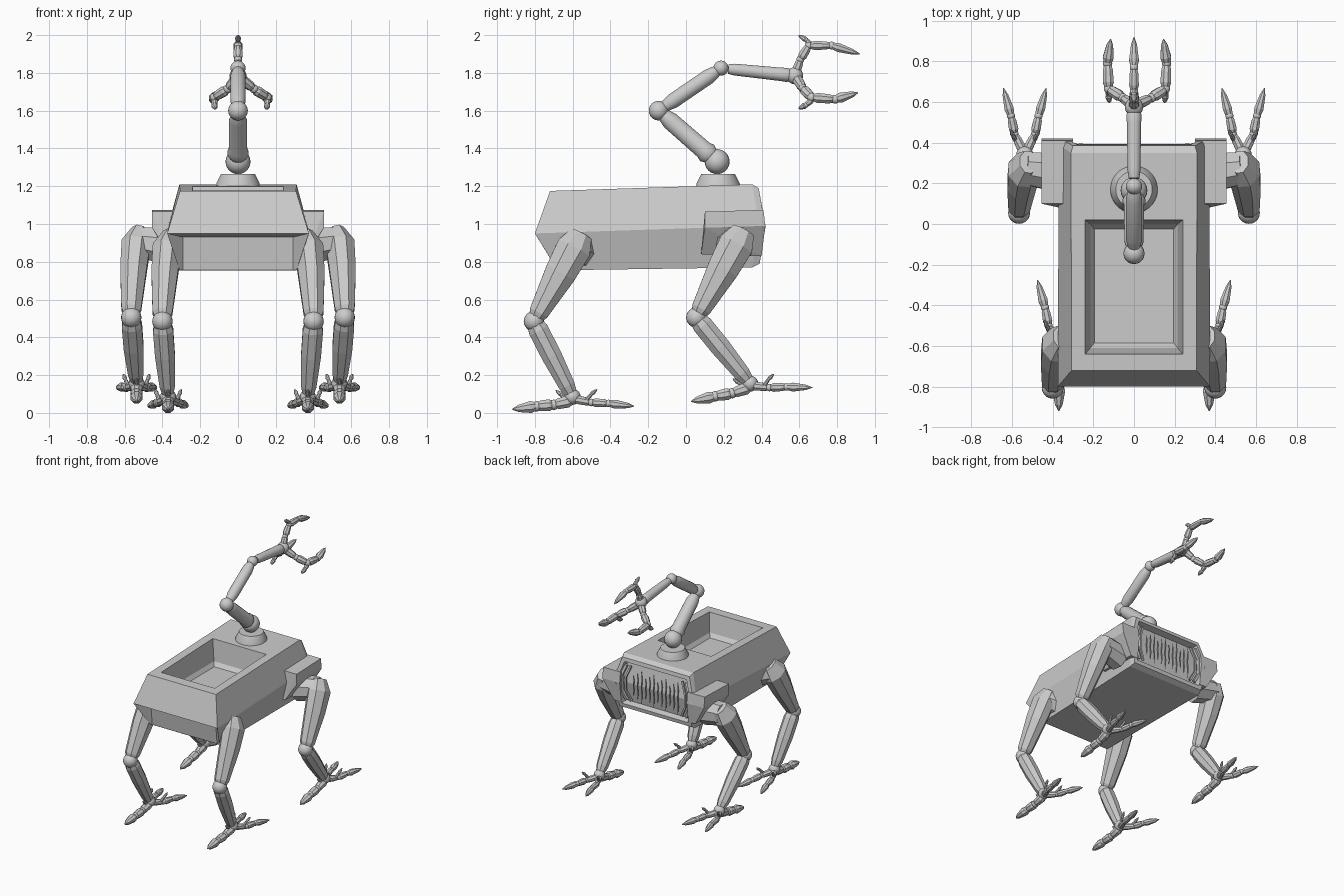
import bpy, bmesh, math
from mathutils import Vector, Matrix

if "Cube" in bpy.data.objects:
    bpy.data.objects.remove(bpy.data.objects["Cube"])

GREY = (0.6, 0.6, 0.6, 1)
metal = bpy.data.materials.new("plain grey metal")
metal.use_nodes = True
metal.diffuse_color = GREY
bsdf = next(n for n in metal.node_tree.nodes if n.type == 'BSDF_PRINCIPLED')
bsdf.inputs["Base Color"].default_value = GREY


def finish(name, bm):
    bmesh.ops.recalc_face_normals(bm, faces=bm.faces[:])
    mesh = bpy.data.meshes.new(name)
    bm.to_mesh(mesh)
    bm.free()
    mesh.materials.append(metal)
    obj = bpy.data.objects.new(name, mesh)
    bpy.context.scene.collection.objects.link(obj)
    return obj


def tube(bm, points, radii, sides=8, smooth=False):
    """Capped loft along points; a radius may be a (sideways, depth) pair."""
    points = [Vector(p) for p in points]
    axis = (points[-1] - points[0]).normalized()
    ref = Vector((0, 1, 0)) if abs(axis.x) > 0.8 else Vector((1, 0, 0))
    rings = []
    for i, (p, r) in enumerate(zip(points, radii)):
        a, b = r if isinstance(r, tuple) else (r, r)
        d = (points[min(i + 1, len(points) - 1)] - points[max(i - 1, 0)]).normalized()
        u = (ref - d * ref.dot(d)).normalized()
        w = d.cross(u)
        ring = []
        for k in range(sides):
            t = math.tau * (k + 0.5) / sides
            ring.append(bm.verts.new(p + u * a * math.cos(t) + w * b * math.sin(t)))
        rings.append(ring)
    for lo, hi in zip(rings, rings[1:]):
        for k in range(sides):
            j = (k + 1) % sides
            bm.faces.new((lo[k], lo[j], hi[j], hi[k])).smooth = smooth
    bm.faces.new(rings[0])
    bm.faces.new(rings[-1])


def ball(bm, centre, r):
    made = bmesh.ops.create_uvsphere(bm, u_segments=20, v_segments=12, radius=r,
                                     matrix=Matrix.Translation(centre))
    for v in made["verts"]:
        for f in v.link_faces:
            f.smooth = True


def claw(bm, points, r):
    """Jointed digit: spindle bones, small knuckles and a pointed tip."""
    points = [Vector(p) for p in points]
    last = len(points) - 2
    for i, (a, b) in enumerate(zip(points, points[1:])):
        stations = [a, a.lerp(b, 0.25), a.lerp(b, 0.75), b]
        ends = (0.7, 1, 0.6, 0.08) if i == last else (0.6, 1, 0.9, 0.6)
        tube(bm, stations, [r * e for e in ends])
        if i:
            ball(bm, a, r * 0.8)


def hull(name, points):
    bm = bmesh.new()
    for p in points:
        bm.verts.new(p)
    bmesh.ops.convex_hull(bm, input=bm.verts[:])
    bmesh.ops.dissolve_limit(bm, angle_limit=0.02, verts=bm.verts[:], edges=bm.edges[:])
    return finish(name, bm)


# Body: six-sided loft with a bent nose and tail
def body_ring(bm, bottom, middle, top):
    half = [bottom, middle, top]
    co = [(-x, y, z) for x, y, z in half] + [(x, y, z) for x, y, z in reversed(half)]
    return [bm.verts.new(c) for c in co]


bm = bmesh.new()
rings = [
    body_ring(bm, (0.31, -0.68, 0.755), (0.375, -0.80, 0.95), (0.307, -0.72, 1.175)),
    body_ring(bm, (0.33, 0.35, 0.77), (0.37, 0.39, 0.99), (0.31, 0.35, 1.21)),
    body_ring(bm, (0.32, 0.39, 0.79), (0.365, 0.42, 0.99), (0.30, 0.385, 1.19)),
]
deck = None
for n, (lo, hi) in enumerate(zip(rings, rings[1:])):
    for k in range(6):
        j = (k + 1) % 6
        f = bm.faces.new((lo[k], lo[j], hi[j], hi[k]))
        if n == 0 and k == 2:
            deck = f
caps = []
for ring in (rings[0], rings[-1]):
    caps += [bm.faces.new([ring[i] for i in (0, 1, 4, 5)]),
             bm.faces.new([ring[i] for i in (1, 2, 3, 4)])]
bmesh.ops.recalc_face_normals(bm, faces=bm.faces[:])

# Upright wall set in under the tail, between the rear hips
bmesh.ops.inset_individual(bm, faces=[caps[0]], thickness=0.02)
tail_z = caps[0].calc_center_median().z
for v in caps[0].verts:
    y, z = (-0.70, 0.93) if v.co.z > tail_z else (-0.682, 0.757)
    v.co = (math.copysign(0.29, v.co.x), y, z)

# Recessed nose opening and sunken cargo bed
bmesh.ops.inset_region(bm, faces=caps[2:], thickness=0.03, use_even_offset=True)
bmesh.ops.inset_region(bm, faces=caps[2:], thickness=0.004, depth=-0.05)
for wide, back, front, z in ((0.24, -0.64, 0.02, None), (0.215, -0.61, 0.0, 1.03),
                             (0.195, -0.585, -0.025, 1.0)):
    bmesh.ops.inset_individual(bm, faces=[deck], thickness=0.01)
    mid_y = deck.calc_center_median().y
    for v in deck.verts:
        y = front if v.co.y > mid_y else back
        height = 1.175 + (y + 0.72) * 0.0327 if z is None else z
        v.co = (math.copysign(wide, v.co.x), y, height)
finish("body", bm)

# Grille: slightly crooked upright wires between bent brackets
bm = bmesh.new()
for i in range(12):
    x = (i - 5.5) * 0.036
    reach = 0.13 - 0.025 * (i % 3)
    pts = [(x + 0.003 * (-1) ** k, 0.385, 0.985 + reach * (k / 2 - 1)) for k in range(5)]
    tube(bm, pts, [0.002, 0.005, 0.005, 0.005, 0.002], sides=5)
finish("grille_wires", bm)
bm = bmesh.new()
for s in (1, -1):
    for x, r in ((0.305, 0.014), (0.265, 0.01)):
        pts = [(s * (x - 0.04), 0.375, 0.85), (s * x, 0.39, 0.93),
               (s * x, 0.39, 1.04), (s * (x - 0.035), 0.375, 1.13)]
        tube(bm, pts, [r] * 4, sides=4)
finish("grille_brackets", bm)

# Arm: turntable, three links with ball joints
bm = bmesh.new()
tube(bm, [(0, 0.17, 1.19), (0, 0.17, 1.215), (0, 0.17, 1.265)], [0.118, 0.115, 0.09], 32, True)
finish("arm_turntable", bm)

joints = [Vector(p) for p in ((0, 0.165, 1.33), (0, -0.145, 1.60), (0, 0.185, 1.825), (0, 0.575, 1.785))]
bm = bmesh.new()
for p, r in zip(joints, (0.066, 0.052, 0.04, 0.045)):
    ball(bm, p, r)
finish("arm_joints", bm)
links = (("lower_arm", (0.045, 0.058, 0.05, 0.048, 0.037, 0.03)),
         ("middle_arm", (0.03, 0.036, 0.041, 0.041, 0.034, 0.026)),
         ("upper_arm", (0.026, 0.031, 0.032, 0.036, 0.038, 0.03)))
for (name, radii), a, b in zip(links, joints, joints[1:]):
    bm = bmesh.new()
    tube(bm, [a.lerp(b, t) for t in (0.1, 0.17, 0.23, 0.8, 0.9, 0.95)], radii, 16, True)
    finish(name, bm)

# Hand: one upper and two lower fingers, each with a back spur
bm = bmesh.new()
claw(bm, [(0, 0.58, 1.80), (0, 0.605, 1.87), (0, 0.65, 1.945), (0, 0.77, 1.945), (0, 0.92, 1.90)], 0.026)
claw(bm, [(0, 0.66, 1.95), (0, 0.635, 1.975), (0, 0.595, 2.0)], 0.016)
finish("upper_finger", bm)
for s, side in ((1, "left"), (-1, "right")):
    bm = bmesh.new()
    c = 0.015  # the hand sits slightly off centre
    claw(bm, [(0, 0.58, 1.78), (c + s * 0.07, 0.62, 1.715), (c + s * 0.14, 0.665, 1.67),
              (c + s * 0.145, 0.79, 1.66), (c + s * 0.13, 0.91, 1.695)], 0.029)
    claw(bm, [(c + s * 0.14, 0.67, 1.66), (c + s * 0.14, 0.635, 1.63), (c + s * 0.135, 0.595, 1.61)], 0.018)
    finish(side + "_lower_finger", bm)


# Legs: thigh, shin and three-toed clawed foot
def leg(name, s, knee, ankle, hip_start, pitch):
    knee, ankle = Vector(knee), Vector(ankle)
    flip = Matrix.Diagonal((s, 1, 1))

    bm = bmesh.new()
    thigh = [(-0.045, 0.25, 0.46), (-0.025, 0.21, 0.385), (-0.012, 0.14, 0.255),
             (0, 0.025, 0.045), (0, 0.012, 0.02)]
    tube(bm, [flip @ (knee + Vector(p)) for p in thigh],
         [(0.045, 0.065), (0.083, 0.1), (0.076, 0.09), (0.057, 0.056), (0.045, 0.043)])
    hip_end = knee + Vector((-0.03, 0.22, 0.40))
    tube(bm, [flip @ Vector(hip_start), flip @ hip_end], [0.105, 0.085])
    finish(name + "_thigh", bm)

    bm = bmesh.new()
    ball(bm, flip @ knee, 0.054)
    ball(bm, flip @ ankle, 0.042)
    finish(name + "_joints", bm)

    bm = bmesh.new()
    tube(bm, [flip @ knee.lerp(ankle, t) for t in (0.05, 0.12, 0.45, 0.85, 0.97)],
         [(0.05, 0.05), (0.058, 0.058), (0.057, 0.058), (0.044, 0.047), (0.03, 0.034)])
    finish(name + "_shin", bm)

    tilt = Matrix.Rotation(pitch, 3, 'X')
    bm = bmesh.new()
    place = lambda pts: [flip @ (ankle + tilt @ Vector(p)) for p in pts]
    for t in (1, -1):
        claw(bm, place([(0, 0, -0.01), (t * 0.05, 0.10, -0.03), (t * 0.068, 0.19, -0.035),
                        (t * 0.105, 0.325, -0.05)]), 0.025)
        claw(bm, place([(t * 0.045, 0.07, -0.02), (t * 0.06, 0.10, 0.015), (t * 0.07, 0.13, 0.04)]), 0.012)
    claw(bm, place([(0, 0, -0.02), (0, -0.10, -0.042), (0, -0.19, -0.05), (0, -0.32, -0.066)]), 0.034)
    claw(bm, place([(0, -0.03, -0.02), (0, -0.06, 0.01), (0, -0.09, 0.035)]), 0.013)
    finish(name + "_foot", bm)


for s, side in ((1, "left"), (-1, "right")):
    leg("back_" + side, s, (0.40, -0.805, 0.485), (0.37, -0.60, 0.085), (0.26, -0.56, 0.86), 0)
    leg("front_" + side, s, (0.565, 0.055, 0.505), (0.537, 0.34, 0.155), (0.36, 0.25, 0.88), 0.09)
    # Shoulder mount, narrowing below
    outline = [(0.455, 0.10, 1.065), (0.455, 0.41, 1.075), (0.455, 0.42, 0.99), (0.455, 0.10, 0.98),
               (0.365, 0.40, 0.83), (0.365, 0.08, 0.84)]
    pts = [(s * x, y, z) for x, y, z in outline]
    hull(side + "_shoulder_mount", pts + [(s * 0.30, y, z) for x, y, z in outline])
